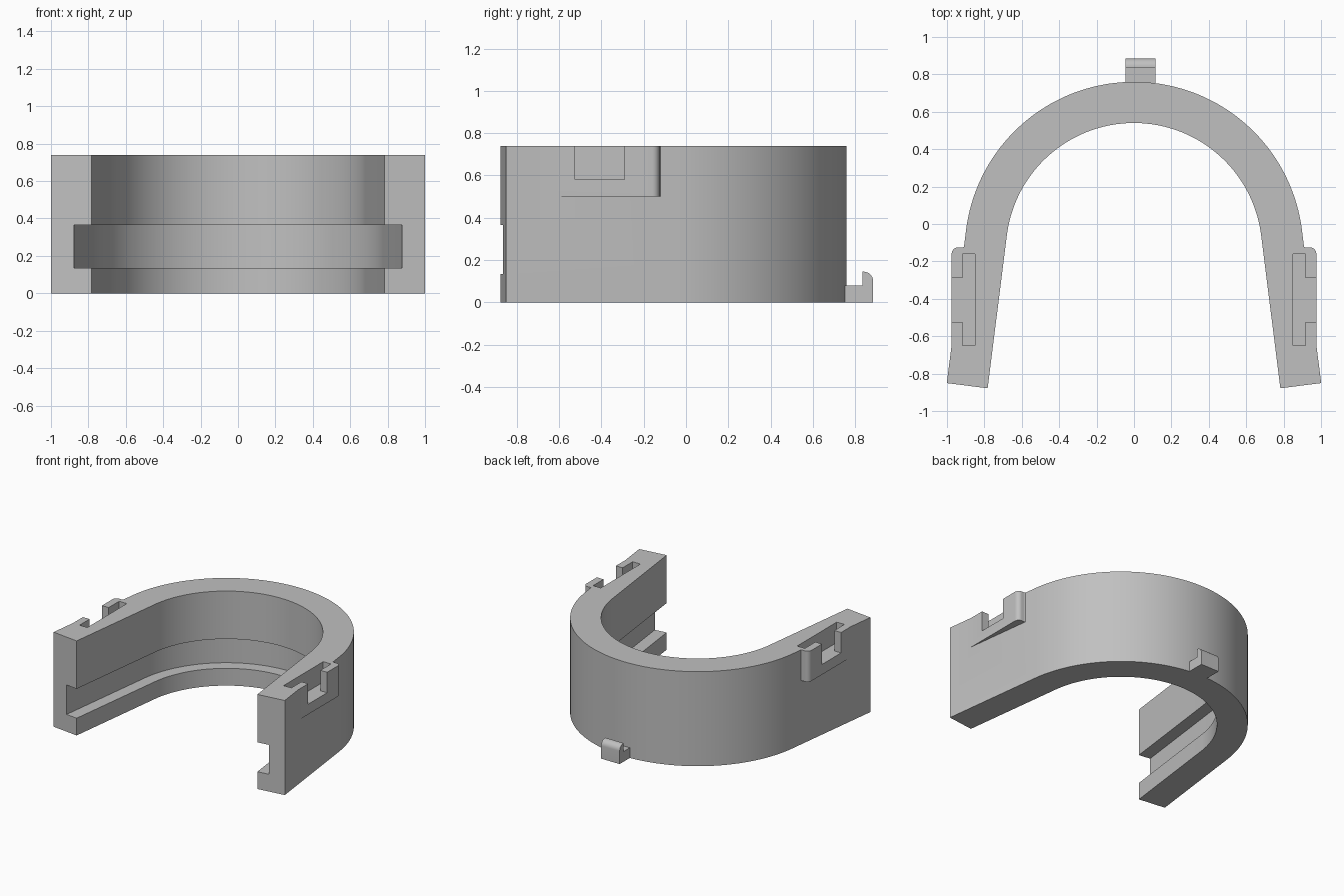
import bpy, bmesh
from math import sin, cos, pi, atan2
from mathutils import Vector

cube = bpy.data.objects.get("Cube")
if cube:
    bpy.data.objects.remove(cube, do_unlink=True)

GREY = (0.53, 0.53, 0.53, 1)
mat = bpy.data.materials.new("plain grey")
mat.use_nodes = True
mat.diffuse_color = GREY
mat.node_tree.nodes["Principled BSDF"].inputs["Base Color"].default_value = GREY

HEIGHT = 0.74
CENTRE_Y = -0.145
R_IN, R_GROOVE, R_OUT = 0.685, 0.78, 0.905
TILT = 0.125          # outward lean of the legs, radians
LEG = 0.825           # straight length of each leg


def finish(name, bm):
    bmesh.ops.recalc_face_normals(bm, faces=bm.faces[:])
    mesh = bpy.data.meshes.new(name)
    bm.to_mesh(mesh)
    bm.free()
    mesh.materials.append(mat)
    obj = bpy.data.objects.new(name, mesh)
    bpy.context.collection.objects.link(obj)
    return obj


def prism(name, points, offset):
    """Extrude a closed outline of 3D points by an offset."""
    bm = bmesh.new()
    face = bm.faces.new([bm.verts.new(p) for p in points])
    new = bmesh.ops.extrude_face_region(bm, geom=[face])["geom"]
    bmesh.ops.translate(bm, vec=offset,
                        verts=[v for v in new if isinstance(v, bmesh.types.BMVert)])
    return finish(name, bm)


def arc(cx, cy, r, start, end, steps=8):
    return [(cx + r * cos(start + (end - start) * i / steps),
             cy + r * sin(start + (end - start) * i / steps)) for i in range(steps + 1)]


def activate(obj):
    bpy.ops.object.select_all(action="DESELECT")
    obj.select_set(True)
    bpy.context.view_layer.objects.active = obj


def combine(obj, other, operation):
    mod = obj.modifiers.new(operation.lower(), "BOOLEAN")
    mod.operation, mod.solver, mod.object = operation, "EXACT", other
    activate(obj)
    bpy.ops.object.modifier_apply(modifier=mod.name)
    bpy.data.objects.remove(other, do_unlink=True)


# Horseshoe body: grooved section swept round the arc and down both legs
section = [(R_OUT, 0), (R_OUT, HEIGHT), (R_IN, HEIGHT), (R_IN, 0.365),
           (R_GROOVE, 0.365), (R_GROOVE, 0.135), (R_IN, 0.135), (R_IN, 0)]
STEPS = 96
stations = [(TILT + (pi - 2 * TILT) * i / STEPS, 0) for i in range(STEPS + 1)]
stations = [(TILT, LEG)] + stations + [(pi - TILT, -LEG)]
bm = bmesh.new()
rings = []
for angle, slide in stations:
    normal = Vector((cos(angle), sin(angle), 0))
    along = Vector((sin(angle), -cos(angle), 0)) * slide
    rings.append([bm.verts.new(normal * r + along + Vector((0, CENTRE_Y, z)))
                  for r, z in section])
n = len(section)
for a, b in zip(rings, rings[1:]):
    for i in range(n):
        j = (i + 1) % n
        bm.faces.new((a[i], a[j], b[j], b[i]))
bm.faces.new(rings[0])
bm.faces.new(rings[-1])
body = finish("horseshoe_body", bm)

# Side bosses with a T-shaped slot open at the top
for side in (1, -1):
    outline = ([(0.82, -0.70), (0.975, -0.70)]
               + arc(0.94, -0.16, 0.035, 0, pi / 2)
               + arc(0.918, -0.113, 0.012, -pi / 2, -pi) + [(0.82, -0.113)])
    boss = prism("side_boss", [(side * x, y, 0.50) for x, y in outline],
                 (0, 0, HEIGHT - 0.50))
    combine(body, boss, "UNION")
    slot = [(0.85, -0.65), (0.917, -0.65), (0.917, -0.525), (1.1, -0.525),
            (1.1, -0.29), (0.917, -0.29), (0.917, -0.16), (0.85, -0.16)]
    cutter = prism("slot_cutter", [(side * x, y, 0.58) for x, y in slot], (0, 0, 0.4))
    cutter.hide_render = True
    combine(body, cutter, "DIFFERENCE")

# Rear hook with a rounded lip
profile = ([(0.72, 0), (0.885, 0)] + arc(0.84, 0.10, 0.045, 0, pi / 2)
           + [(0.835, 0.145), (0.835, 0.08), (0.72, 0.08)])
hook = prism("rear_hook", [(-0.045, y, z) for y, z in profile], (0.16, 0, 0))
combine(body, hook, "UNION")

activate(body)
bpy.ops.object.shade_smooth_by_angle(angle=pi / 6)
